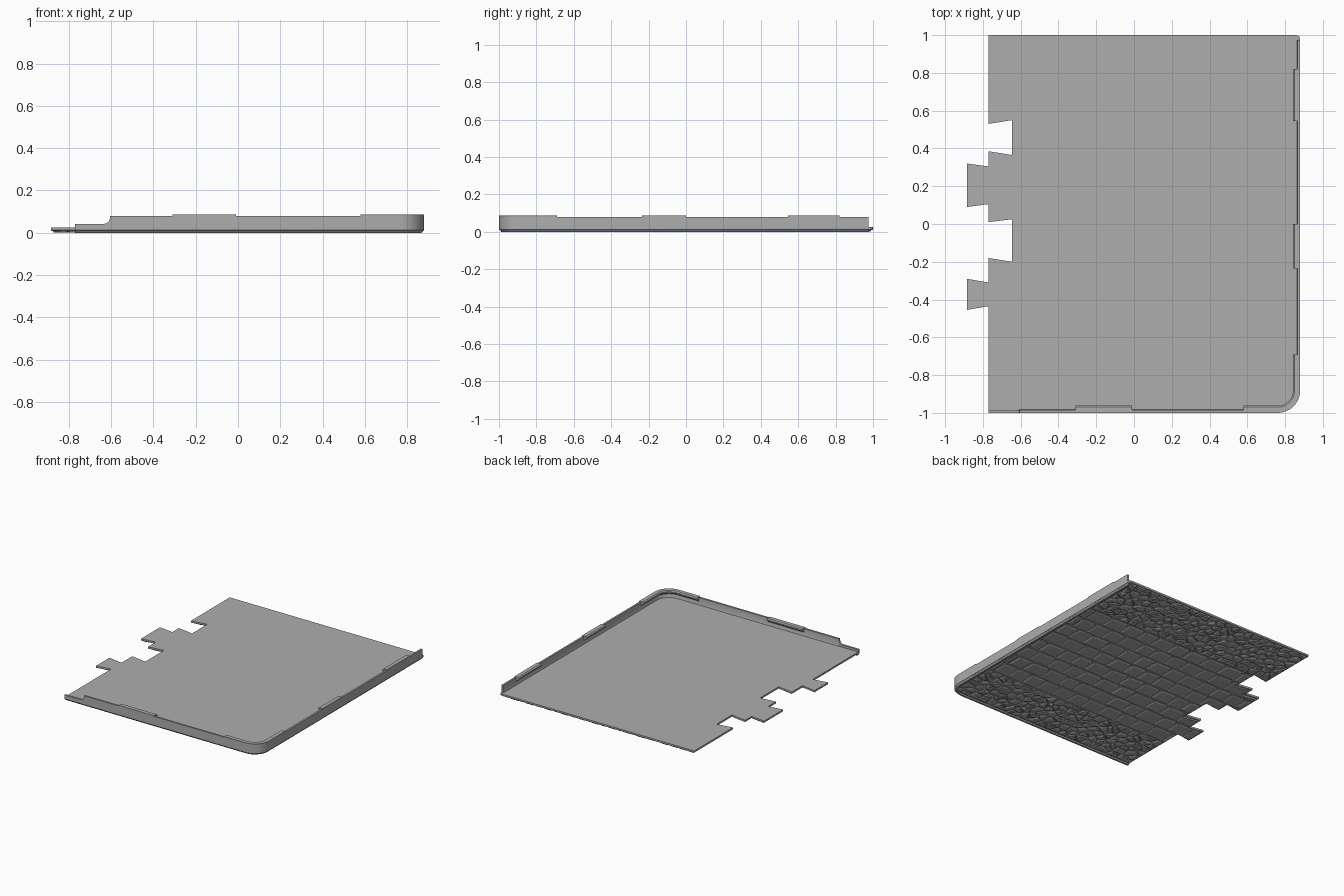
import bpy, bmesh, math, random
from mathutils import Vector

random.seed(4)
cube = bpy.data.objects.get("Cube")
if cube:
    bpy.data.objects.remove(cube, do_unlink=True)

grey = bpy.data.materials.new("plain grey")
grey.use_nodes = True
grey.diffuse_color = (0.42, 0.42, 0.42, 1)
grey.node_tree.nodes["Principled BSDF"].inputs["Base Color"].default_value = grey.diffuse_color

LEFT, RIGHT, FRONT, BACK = -0.77, 0.88, -1.0, 1.0
RADIUS, FLOOR, BED = 0.12, 0.025, 0.012


def make(name, bm):
    bmesh.ops.recalc_face_normals(bm, faces=bm.faces)
    mesh = bpy.data.meshes.new(name)
    bm.to_mesh(mesh)
    bm.free()
    ob = bpy.data.objects.new(name, mesh)
    bpy.context.collection.objects.link(ob)
    mesh.materials.append(grey)
    return ob


def smooth(ob):
    bpy.ops.object.select_all(action='DESELECT')
    ob.select_set(True)
    bpy.context.view_layer.objects.active = ob
    bpy.ops.object.shade_smooth_by_angle(angle=math.radians(30))


def loft(bm, rings):
    """Join equal rings of points in a chain and cap both ends."""
    rows = [[bm.verts.new(p) for p in ring] for ring in rings]
    for a, b in zip(rows, rows[1:]):
        for i in range(len(a)):
            j = (i + 1) % len(a)
            bm.faces.new((a[i], a[j], b[j], b[i]))
    bm.faces.new(rows[0])
    bm.faces.new(rows[-1])


def edge_path(d, start, end, corner=True):
    """Front edge, rounded corner and right edge, moved inwards by d."""
    r = RADIUS - d
    arc = [(RIGHT - RADIUS + r * math.sin(a), FRONT + RADIUS - r * math.cos(a))
           for a in [math.pi / 2 * i / 12 for i in range(13)]]
    return [(start, FRONT + d)] + arc + [(RIGHT - d, end)]


# Interlocking edge, listed from the back to the front
TABS = [(-.77, .53), (-.645, .55), (-.645, .365), (-.77, .385), (-.77, .305),
        (-.885, .32), (-.885, .09), (-.77, .105), (-.77, .01), (-.645, .025),
        (-.645, -.2), (-.77, -.18), (-.77, -.31), (-.885, -.29),
        (-.885, -.455), (-.77, -.435)]


def outline(d=0.0):
    pts = edge_path(0, LEFT, BACK - .02)
    pts += [(RIGHT - .006, BACK - .006), (RIGHT - .02, BACK), (LEFT, BACK)] + TABS
    if not d:
        return pts
    # Mitred inward offset of the closed outline
    out = []
    for i, p in enumerate(pts):
        p = Vector(p)
        u = (p - Vector(pts[i - 1])).normalized()
        v = (Vector(pts[(i + 1) % len(pts)]) - p).normalized()
        n = Vector((-u.y - v.y, u.x + v.x))
        n = n / max(1 + u.dot(v), .3)
        out.append(tuple(p + n * d))
    return out


def at(pts, z):
    return [(x, y, z) for x, y in pts]


# Floor plate with the interlocking side
bm = bmesh.new()
loft(bm, [at(outline(), FLOOR), at(outline(), BED), at(outline(.004), BED - .003)])
smooth(make("floor_plate", bm))


# Side walls and clips: a cross-section swept along the edge
def sweep(name, profile, start, end):
    bm = bmesh.new()
    paths = [at(edge_path(d, start, end), z) for d, z in profile]
    loft(bm, [list(ring) for ring in zip(*paths)])
    smooth(make(name, bm))


sweep("side_wall", [(0, .014), (0, .08), (.014, .08), (.014, .035), (.02, .02)], -.605, .975)
sweep("lower_rim", [(0, .014), (.012, 0), (.026, 0), (.034, .014)], LEFT, .975)

CLIP = [(0, .079), (0, .086), (.03, .086), (.038, .079), (.038, .07), (.014, .052)]
sweep("corner_clip", CLIP, .58, -.69)


def straight_clip(name, a, b, on_front):
    bm = bmesh.new()
    rings = []
    for t in (a, b):
        rings.append([(t, FRONT + d, z) if on_front else (RIGHT - d, t, z) for d, z in CLIP])
    loft(bm, rings)
    make(name, bm)


straight_clip("front_clip", -.31, -.01, True)
straight_clip("middle_right_clip", -.235, 0, False)
straight_clip("back_right_clip", .545, .82, False)

# Low end of the front wall with a curved step
step = [(-.605, .015), (LEFT, .015), (LEFT, .042), (-.635, .042)]
step += [(-.635 + .03 * math.sin(a), .072 - .03 * math.cos(a))
         for a in [math.pi / 2 * i / 5 for i in range(1, 6)]]
bm = bmesh.new()
loft(bm, [[(x, y, z) for x, z in step] for y in (FRONT, FRONT + .016)])
make("front_wall_step", bm)


# Paving on the underside
def clip(poly, point, normal):
    """Keep the part of a convex polygon behind a line."""
    out = []
    for i, q in enumerate(poly):
        p = poly[i - 1]
        a, b = (p - point).dot(normal), (q - point).dot(normal)
        if a * b < 0:
            out.append(p.lerp(q, a / (a - b)))
        if b <= 0:
            out.append(q)
    return out


def box(x0, x1, y0, y1):
    return [Vector(p) for p in ((x0, y0), (x1, y0), (x1, y1), (x0, y1))]


def add_stone(bm, poly, gap, bevel):
    c = sum(poly, Vector((0, 0))) / len(poly)
    size = sum((p - c).length for p in poly) / len(poly)
    if size < .015:
        return
    low = random.uniform(0, .002)
    rings = []
    for inset, z in ((gap, .015), (gap * 1.3, .006), (gap + bevel, low)):
        rings.append([tuple(c + (p - c) * max(1 - inset / size, .3)) + (z,) for p in poly])
    loft(bm, rings)


def cobbles(bm, y0, y1, pitch=.068):
    x0, x1 = LEFT, RIGHT - .036
    nx, ny = round((x1 - x0) / pitch), round((y1 - y0) / pitch)
    seeds = [Vector((x0 + (i + .5 + random.uniform(-.42, .42)) * (x1 - x0) / nx,
                     y0 + (j + .5 + random.uniform(-.42, .42)) * (y1 - y0) / ny))
             for i in range(nx) for j in range(ny)]
    for s in seeds:
        poly = box(x0, x1, y0, y1)
        for o in seeds:
            if o is not s and (o - s).length < pitch * 4:
                poly = clip(poly, (s + o) / 2, o - s)
        add_stone(bm, poly, .005, .012)


def pavers(bm, y0, y1, rows=8):
    depth = (y1 - y0) / rows
    for r in range(rows):
        x = -.9 + (r % 2) * -.07
        while x < RIGHT - .036:
            nxt = min(x + random.uniform(.12, .17), RIGHT - .036)
            poly = box(x, nxt, y0 + r * depth, y0 + (r + 1) * depth)
            poly = [p + Vector((random.uniform(-.004, .004), random.uniform(-.004, .004)))
                    for p in poly]
            add_stone(bm, poly, .007, .016)
            x = nxt


bm = bmesh.new()
cobbles(bm, FRONT + .036, -.58)
pavers(bm, -.58, .54)
cobbles(bm, .54, BACK)
stones = make("underside_paving", bm)

# Trim the stones to the outline with a tapered cutter
bm = bmesh.new()
loft(bm, [at(outline(.002), .02), at(outline(.018), -.004)])
cutter = make("paving_cutter", bm)
cutter.hide_render = True
bpy.ops.object.select_all(action='DESELECT')
stones.select_set(True)
bpy.context.view_layer.objects.active = stones
trim = stones.modifiers.new("trim", 'BOOLEAN')
trim.operation, trim.solver, trim.object = 'INTERSECT', 'EXACT', cutter
bpy.ops.object.modifier_apply(modifier=trim.name)
bpy.data.objects.remove(cutter, do_unlink=True)
